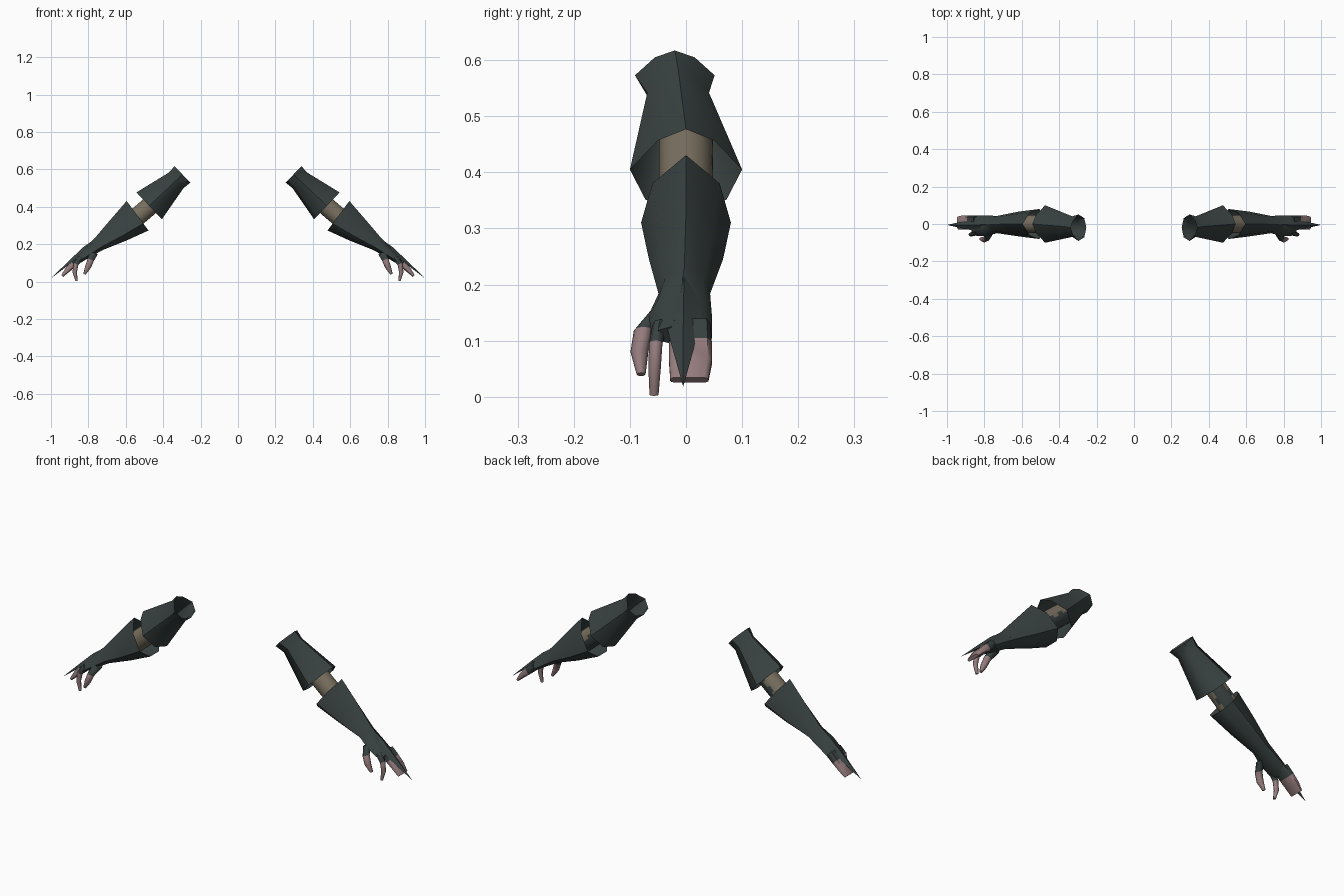
import bpy, bmesh, math
from mathutils import Vector

if "Cube" in bpy.data.objects:
    bpy.data.objects.remove(bpy.data.objects["Cube"])


def material(name, rgb):
    m = bpy.data.materials.new(name)
    m.diffuse_color = (*rgb, 1)
    m.use_nodes = True
    m.node_tree.nodes["Principled BSDF"].inputs["Base Color"].default_value = m.diffuse_color
    return m


CLOTH = material("dark_cloth", (0.040, 0.054, 0.052))
FINGER = material("pink_skin", (0.30, 0.20, 0.205))
ARM = material("tan_skin", (0.19, 0.16, 0.115))

# Cross-sections as (up, side) unit points
CUFF = [(1, 0), (.36, .75), (-.53, 1), (-1, .45), (-1, -.45), (-.53, -1), (.36, -.75)]
BELL = [(1, 0), (.72, .5), (0, 1), (-.75, .72), (-1, 0), (-.75, -.72), (0, -1), (.72, -.5)]


def circle(n):
    return [(math.cos(2 * math.pi * i / n), math.sin(2 * math.pi * i / n)) for i in range(n)]


def loft(name, rings, mats, rule=None, cap_start=False, cap_end=False, smooth=50):
    """Skin a list of point rings, mirrored to the other arm."""
    bm = bmesh.new()
    rows = [[bm.verts.new(p) for p in r] for r in rings]
    n = len(rows[0])
    for r in range(len(rows) - 1):
        for i in range(n):
            j = (i + 1) % n
            f = bm.faces.new((rows[r][i], rows[r][j], rows[r + 1][j], rows[r + 1][i]))
            f.material_index = rule(r, i) if rule else 0
    if cap_start:
        bm.faces.new(rows[0])
    if cap_end:
        bm.faces.new(rows[-1]).material_index = rule(len(rows) - 2, 0) if rule else 0
    bmesh.ops.remove_doubles(bm, verts=bm.verts, dist=1e-5)
    bmesh.ops.recalc_face_normals(bm, faces=bm.faces)
    me = bpy.data.meshes.new(name)
    bm.to_mesh(me)
    bm.free()
    for m in mats:
        me.materials.append(m)
    ob = bpy.data.objects.new(name, me)
    bpy.context.collection.objects.link(ob)
    bpy.ops.object.select_all(action='DESELECT')
    ob.select_set(True)
    bpy.context.view_layer.objects.active = ob
    bpy.ops.object.shade_smooth_by_angle(angle=math.radians(smooth))
    mod = ob.modifiers.new("other_arm", 'MIRROR')
    mod.use_mirror_merge = False
    return ob


def path_rings(stations, profile, axis=None):
    """Stations are (centre, up radius, side radius); rings stand square to the path."""
    out = []
    for k, (c, ru, ry) in enumerate(stations):
        a = Vector(stations[max(k - 1, 0)][0])
        b = Vector(stations[min(k + 1, len(stations) - 1)][0])
        t = Vector(axis) if axis else b - a
        up = Vector((-t.z, 0, t.x)).normalized()
        out.append([Vector(c) + up * (u * ru) + Vector((0, s * ry, 0)) for u, s in profile])
    return out


# Flared upper sleeve, open at both ends
loft("upper_sleeve", path_rings([
    ((.297, -.02, .573), .061, .071),
    ((.33, -.014, .542), .057, .055),
    ((.475, 0, .405), .099, .10)], BELL, (.727, 0, -.686)), [CLOTH])

# Arm between sleeve and cuff, skin with a ragged border of cloth behind
loft("elbow", path_rings([
    ((.40 + .2 * k / 8, 0, .465 - .17 * k / 8), .05, .048) for k in range(9)], circle(20)),
    [ARM, CLOTH], rule=lambda r, i: 1 if 4 + r % 2 <= i <= 9 - r % 2 else 0)

# Forearm cuff narrowing to the wrist and widening into the hand
loft("forearm_glove", path_rings([
    ((.537, 0, .352), .098, .08),
    ((.64, 0, .275), .070, .066),
    ((.745, -.003, .20), .038, .046),
    ((.80, -.010, .16), .030, .056),
    ((.862, -.008, .113), .021, .054)], CUFF, (.803, 0, -.595)), [CLOTH], cap_end=True)

# Long pointed plate over the back of the hand
loft("hand_point", [
    [(.765, -.003, .228), (.742, .040, .195), (.742, -.003, .185), (.742, -.046, .195)],
    [(.825, -.004, .186), (.815, .032, .160), (.812, -.004, .155), (.815, -.042, .160)],
    [(.893, -.005, .122), (.895, .018, .100), (.890, -.005, .100), (.895, -.028, .100)],
    [(1, -.005, .018)] * 4], [CLOTH], cap_start=True)

# Fingers: first section gloved, the rest bare
gloved = lambda r, i: 0 if r == 0 else 1
loft("joined_fingers", path_rings([
    ((.845, .008, .125), .020, .036),
    ((.880, .008, .092), .018, .038),
    ((.912, .008, .062), .014, .038),
    ((.940, .006, .030), .007, .034)],
    [(1, .8), (.4, 1), (-.6, 1), (-1, .8), (-1, -.8), (-.6, -1), (.4, -1), (1, -.8)]),
    [CLOTH, FINGER], gloved, True, True)
loft("index_finger", path_rings([
    ((.838, -.046, .128), .016, .014),
    ((.866, -.054, .095), .014, .012),
    ((.873, -.056, .050), .012, .011),
    ((.863, -.057, .003), .006, .008)], circle(8)), [CLOTH, FINGER], gloved, True, True)
loft("thumb", path_rings([
    ((.770, -.042, .155), .022, .020),
    ((.787, -.076, .118), .018, .017),
    ((.801, -.083, .080), .016, .016),
    ((.821, -.080, .040), .007, .008)], circle(8)), [CLOTH, FINGER], gloved, True, True)
